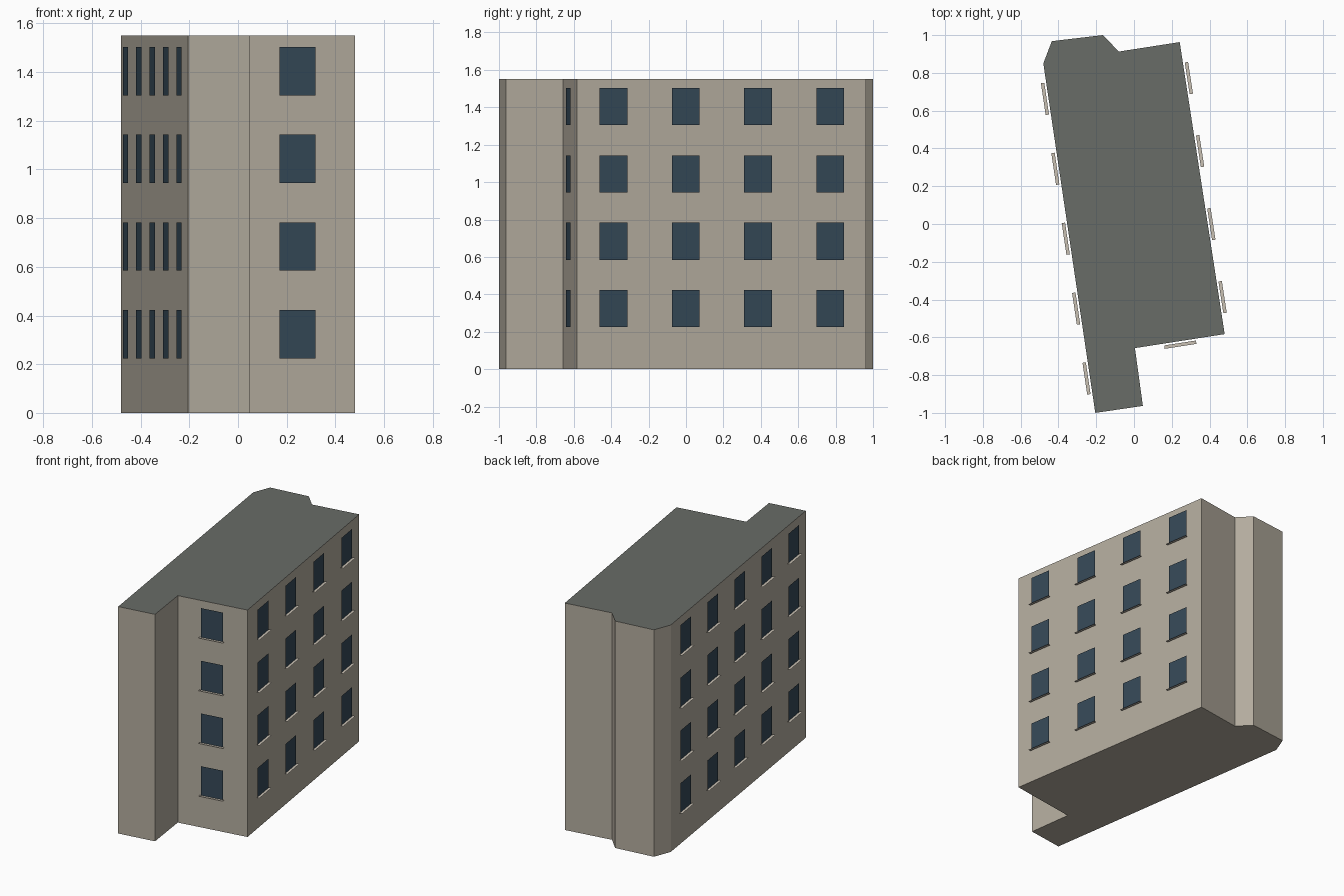
import bpy, bmesh
from mathutils import Vector

if "Cube" in bpy.data.objects:
    bpy.data.objects.remove(bpy.data.objects["Cube"])

HEIGHT = 1.55
FLOORS, FLOOR_STEP, SILL_Z = 4, 0.36, 0.224
WIN_W, WIN_H, WIN_OUT = 0.15, 0.199, 0.01
SILL_W, SILL_D = 0.17, 0.018

# Footprint, counter-clockwise seen from above
FOOTPRINT = [(-0.48, 0.85), (-0.205, -1.0), (0.047, -0.963), (0.005, -0.657),
             (0.48, -0.583), (0.242, 0.963), (-0.08, 0.913), (-0.165, 1.0),
             (-0.435, 0.968)]


def material(name, rgb):
    m = bpy.data.materials.new(name)
    m.diffuse_color = (*rgb, 1)
    m.use_nodes = True
    m.node_tree.nodes["Principled BSDF"].inputs["Base Color"].default_value = m.diffuse_color
    return m


WALL = material("wall", (0.45, 0.41, 0.34))
ROOF = material("roof", (0.14, 0.15, 0.135))
GLASS = material("glass", (0.035, 0.065, 0.095))
SILL = material("sill", (0.58, 0.53, 0.45))


def add_object(name, bm, *mats):
    mesh = bpy.data.meshes.new(name)
    bm.to_mesh(mesh)
    bm.free()
    for m in mats:
        mesh.materials.append(m)
    ob = bpy.data.objects.new(name, mesh)
    bpy.context.collection.objects.link(ob)
    return ob


def quad(bm, corner, u, v):
    pts = (corner, corner + u, corner + u + v, corner + v)
    bm.faces.new([bm.verts.new(p) for p in pts])


# Building body: extruded footprint with a dark flat roof
bm = bmesh.new()
low = [bm.verts.new((x, y, 0)) for x, y in FOOTPRINT]
top = [bm.verts.new((x, y, HEIGHT)) for x, y in FOOTPRINT]
n = len(FOOTPRINT)
for i in range(n):
    j = (i + 1) % n
    bm.faces.new((low[i], low[j], top[j], top[i]))
bm.faces.new(low[::-1])
bm.faces.new(top).material_index = 1
add_object("building_body", bm, WALL, ROOF)


# Windows and flat sills evenly spaced along a wall
def window_wall(name, edge, count):
    a = Vector((*FOOTPRINT[edge], 0))
    b = Vector((*FOOTPRINT[(edge + 1) % n], 0))
    along = (b - a).normalized()
    out = Vector((along.y, -along.x, 0))
    up = Vector((0, 0, 1))
    glass, sills = bmesh.new(), bmesh.new()
    for col in range(count):
        for row in range(FLOORS):
            c = a.lerp(b, (col + 0.5) / count) + out * WIN_OUT
            c += up * (SILL_Z + row * FLOOR_STEP)
            quad(glass, c - along * WIN_W / 2, along * WIN_W, up * WIN_H)
            quad(sills, c - along * SILL_W / 2 + out * SILL_D,
                 along * SILL_W, -out * SILL_D)
    add_object(name + "_windows", glass, GLASS)
    add_object(name + "_sills", sills, SILL)


window_wall("left", 0, 5)
window_wall("front", 3, 1)
window_wall("right", 4, 4)
